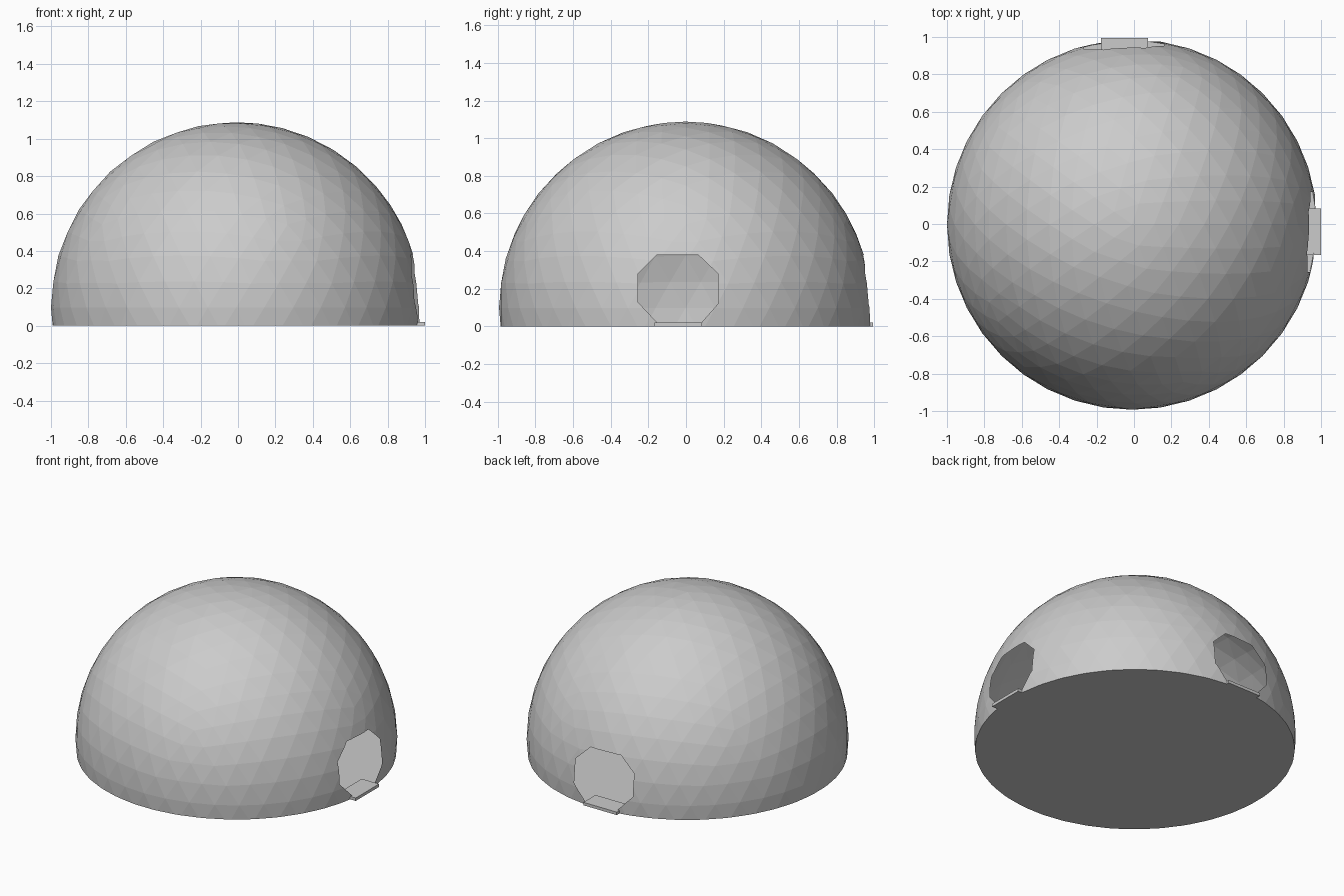
import bpy, bmesh, math
from mathutils import Vector, Matrix

if "Cube" in bpy.data.objects:
    bpy.data.objects.remove(bpy.data.objects["Cube"])

R = 0.99
C = Vector((-0.01, -0.003, 0.098))
# Octagonal doorway outline: (sideways offset, height)
OCT = [(-0.11, 0.02), (0.125, 0.02), (0.213, 0.12), (0.213, 0.28),
       (0.108, 0.38), (-0.112, 0.38), (-0.213, 0.28), (-0.213, 0.13)]
# Doorways: (outward axis, sideways axis, sideways centre)
DOORS = [("right", 0, 1, -0.043), ("back", 1, 0, -0.053)]


def to_object(bm, name):
    mesh = bpy.data.meshes.new(name)
    bm.to_mesh(mesh)
    bm.free()
    obj = bpy.data.objects.new(name, mesh)
    bpy.context.collection.objects.link(obj)
    return obj


def cut_doorway(bm, out, side, centre):
    near = lambda p: p[out] > 0.7 and abs(p[side] - centre) < 0.4 and p.z < 0.6
    planes = []
    for (u0, z0), (u1, z1) in zip(OCT, OCT[1:] + OCT[:1]):
        co, no = Vector(), Vector()
        co[side], co.z = centre + u0, z0
        no[side], no.z = z1 - z0, u0 - u1
        no.normalize()
        planes.append((co, no))
        faces = [f for f in bm.faces if near(f.calc_center_median())]
        geom = set(faces)
        for f in faces:
            geom.update(f.edges)
            geom.update(f.verts)
        bmesh.ops.bisect_plane(bm, geom=list(geom), dist=1e-5, plane_co=co, plane_no=no)
    inside = []
    for f in bm.faces:
        p = f.calc_center_median()
        if near(p) and all((p - co).dot(no) < 0 for co, no in planes):
            inside.append(f)
    bmesh.ops.delete(bm, geom=inside, context='FACES')


# Faceted dome shell, cut flat at the ground
bm = bmesh.new()
bmesh.ops.create_icosphere(bm, subdivisions=4, radius=R, matrix=Matrix.Translation(C))
bmesh.ops.bisect_plane(bm, geom=bm.verts[:] + bm.edges[:] + bm.faces[:], dist=1e-5,
                       plane_co=(0, 0, 0), plane_no=(0, 0, 1), clear_inner=True)
rim = [v.co.copy() for v in bm.verts if v.co.z < 1e-4]
rim.sort(key=lambda p: math.atan2(p.y - C.y, p.x - C.x))
for _, out, side, centre in DOORS:
    cut_doorway(bm, out, side, centre)
to_object(bm, "dome_shell")

# Floor disc matching the dome rim
bm = bmesh.new()
bm.faces.new([bm.verts.new(p) for p in rim])
to_object(bm, "floor")

# Doorsteps
for name, out, side, centre in DOORS:
    size, pos = Vector((0, 0, 0.02)), Vector((0, 0, 0.01))
    end = 1.0 if out == 0 else 0.994
    size[out], pos[out] = 0.13, end - 0.065
    size[side], pos[side] = 0.25, centre + 0.002
    bm = bmesh.new()
    bmesh.ops.create_cube(bm, size=1, matrix=Matrix.Translation(pos) @ Matrix.Diagonal((*size, 1)))
    to_object(bm, name + "_doorstep")
